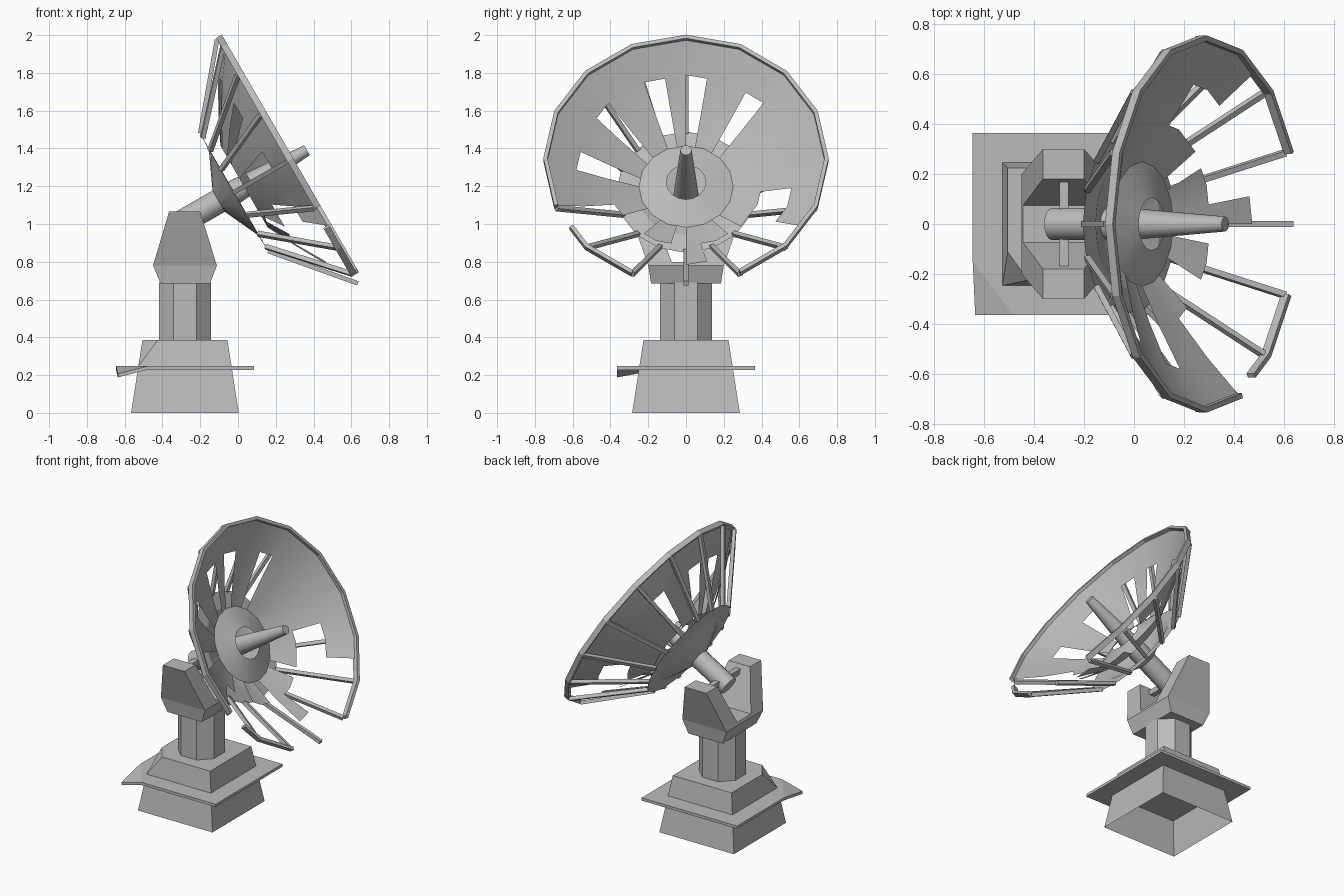
import bpy
import bmesh
from math import sin, cos, pi, radians
from mathutils import Vector

if "Cube" in bpy.data.objects:
    bpy.data.objects.remove(bpy.data.objects["Cube"])

grey = bpy.data.materials.new("weathered grey")
grey.use_nodes = True
grey.diffuse_color = (0.5, 0.5, 0.5, 1)
grey.node_tree.nodes["Principled BSDF"].inputs["Base Color"].default_value = (0.5, 0.5, 0.5, 1)

# Dish frame: tilted axis, "up" direction within the rim plane, rim centre
TILT = radians(30)
AXIS = Vector((cos(TILT), 0, sin(TILT)))
UP = Vector((-sin(TILT), 0, cos(TILT)))
SIDE = Vector((0, 1, 0))
RIM_CENTRE = Vector((0.2875, 0, 1.346))
STEP = pi / 8
RIM_R = 0.755
CX = -0.281  # pedestal centre in x


def dish_point(k, r, a):
    """Point at rim corner number k (0 = top), radius r, distance a along the axis."""
    return RIM_CENTRE + AXIS * a + (UP * cos(k * STEP) + SIDE * sin(k * STEP)) * r


def chord_point(k, r, a):
    """Like dish_point, but half steps lie on the chord of the 16-sided outline."""
    return dish_point(k, r if k % 1 == 0 else r * cos(STEP / 2), a)


def finish(bm, name, smooth=None):
    bmesh.ops.recalc_face_normals(bm, faces=bm.faces)
    mesh = bpy.data.meshes.new(name)
    bm.to_mesh(mesh)
    bm.free()
    mesh.materials.append(grey)
    if smooth:
        mesh.shade_smooth()
        mesh.set_sharp_from_angle(angle=radians(smooth))
    obj = bpy.data.objects.new(name, mesh)
    bpy.context.collection.objects.link(obj)


def add_hull(bm, points):
    verts = [bm.verts.new(p) for p in points]
    bmesh.ops.convex_hull(bm, input=verts)


def merge_flat(bm):
    bmesh.ops.dissolve_limit(bm, angle_limit=0.01, verts=bm.verts, edges=bm.edges)


def hull_object(name, points):
    bm = bmesh.new()
    add_hull(bm, points)
    merge_flat(bm)
    finish(bm, name)


def add_bar(bm, start, end, side, half):
    """Square bar between two points."""
    side = side.normalized() * half
    other = (end - start).cross(side).normalized() * half
    add_hull(bm, [p + side * i + other * j for p in (start, end)
                  for i in (-1, 1) for j in (-1, 1)])


def turned(name, profile, sides, smooth, closed_ends=True):
    """Lathe a list of (radius, distance) about the dish axis."""
    bm = bmesh.new()
    rings = [[bm.verts.new(dish_point(i * 16 / sides, r, a)) for i in range(sides)]
             for r, a in profile]
    for low, high in zip(rings, rings[1:]):
        for i in range(sides):
            j = (i + 1) % sides
            bm.faces.new((low[i], low[j], high[j], high[i]))
    if closed_ends:
        bm.faces.new(rings[0])
        bm.faces.new(rings[-1])
    finish(bm, name, smooth)


# Base: hollow tapered box, open underneath, one dented corner
bm = bmesh.new()
corners = ((-1, -1), (1, -1), (1, 1), (-1, 1))
foot = [bm.verts.new((CX + x * 0.285, y * 0.285, 0)) for x, y in corners]
top = [bm.verts.new((CX + x * 0.225, y * 0.225, 0.385)) for x, y in corners]
for i in range(4):
    j = (i + 1) % 4
    bm.faces.new((foot[i], foot[j], top[j], top[i]))
bm.faces.new(top)
cut = bmesh.ops.bisect_plane(
    bm, geom=bm.verts[:] + bm.edges[:] + bm.faces[:], clear_outer=True,
    plane_co=(CX - 0.2, -0.2, 0.34), plane_no=(-0.7, -0.5, 0.6))
bmesh.ops.holes_fill(bm, edges=[e for e in cut["geom_cut"] if isinstance(e, bmesh.types.BMEdge)])
finish(bm, "base")

# Skirt plate with one corner bent downwards
H = 0.365
for name, pts in (
    ("skirt_plate", [(-H, H, 0), (H, H, 0), (H, -H, 0), (-0.2, -H, 0), (-H, -0.15, 0)]),
    ("bent_plate_corner", [(-0.2, -H, 0), (-H, -0.15, 0), (-H + 0.01, -H, -0.04)]),
):
    hull_object(name, [(CX + x, y, z + h) for x, y, z in pts for h in (0.228, 0.247)])

# Octagonal column
A, B = 0.138, 0.06
hull_object("column", [(CX + x * sx, y * sy, z) for x, y in ((A, B), (B, A))
                       for sx in (-1, 1) for sy in (-1, 1) for z in (0.38, 0.69)])


# Yoke: lower block with two splayed arms
def x_pair(z):
    """Front and back limits of the yoke at a height."""
    if z < 0.78:
        return (-0.41, -0.148)
    t = (z - 0.78) / 0.285
    return (-0.45 + 0.085 * t, -0.112 - 0.088 * t)


def yoke_part(name, section):
    hull_object(name, [(x, y, z) for y, z in section for x in x_pair(z)])


yoke_part("yoke_block", [(s * y, z) for s in (-1, 1)
                         for y, z in ((0.185, 0.685), (0.2, 0.78), (0.075, 0.8))])
for s, label in ((1, "back"), (-1, "front")):
    yoke_part("yoke_arm_" + label, [(s * y, z) for y, z in (
        (0.075, 0.8), (0.07, 0.78), (0.2, 0.78), (0.3, 1.065), (0.18, 1.065))])

# Pivot bar and support pipe
pivot = RIM_CENTRE + AXIS * -0.655
bm = bmesh.new()
add_bar(bm, pivot - SIDE * 0.18, pivot + SIDE * 0.18, Vector((1, 0, 0)), 0.018)
finish(bm, "pivot_bar")
turned("support_pipe", [(0.065, -0.71), (0.065, -0.36)], 16, 40)

# Feed cone rising through the open hub
turned("feed_cone", [(0.065, -0.36), (0.03, 0.09)], 12, 40)

# Flat shield behind the dish with a raised centre
turned("rear_shield", [(0.05, -0.457), (0.26, -0.36), (0.37, -0.355)], 16, 20, False)

# Raised hub collar, open in the middle
turned("hub_collar", [(0.25, -0.295), (0.105, -0.25)], 16, 30, False)

# Reflector panels: rings of cells, with broken-out ones left open
RINGS = [(0.25, -0.295), (0.41, -0.215), (0.58, -0.12), (0.75, -0.005)]
upper_holes = {0, 3, -2, -5, -8}
missing = [
    upper_holes | {12, -12, -13, -16},
    upper_holes | set(range(9, 15)) | set(range(-16, -10)),
    set(range(11, 16)) | set(range(-16, -10)),
]
bm = bmesh.new()
for ring, gone in enumerate(missing):
    (r0, a0), (r1, a1) = RINGS[ring], RINGS[ring + 1]
    for j in range(-16, 16):
        if j in gone:
            continue
        k0, k1 = j / 2, (j + 1) / 2
        bm.faces.new([bm.verts.new(p) for p in (
            chord_point(k0, r0, a0), chord_point(k1, r0, a0),
            chord_point(k1, r1, a1), chord_point(k0, r1, a1))])
bmesh.ops.remove_doubles(bm, verts=bm.verts, dist=0.0005)
finish(bm, "reflector_panels", 50)


# Rim, with a gap and a loose drooping piece
def rim_piece(name, stops, droop):
    bm = bmesh.new()
    for k0, k1 in zip(stops, stops[1:]):
        add_hull(bm, [chord_point(k, r, a - droop) for k in (k0, k1)
                      for r in (RIM_R - 0.022, RIM_R) for a in (-0.03, 0.005)])
    merge_flat(bm)
    finish(bm, name)


rim_piece("rim", range(-5, 8), 0)
rim_piece("loose_rim_piece", (-7, -6, -5.5), 0.012)

# Straight ribs from the shield edge out to the rim
for k in range(16):
    bm = bmesh.new()
    tangent = dish_point(k + 4, 1, 0) - RIM_CENTRE
    add_bar(bm, dish_point(k, 0.36, -0.355), dish_point(k, 0.745, -0.03), tangent, 0.012)
    finish(bm, "rib_%02d" % k)
